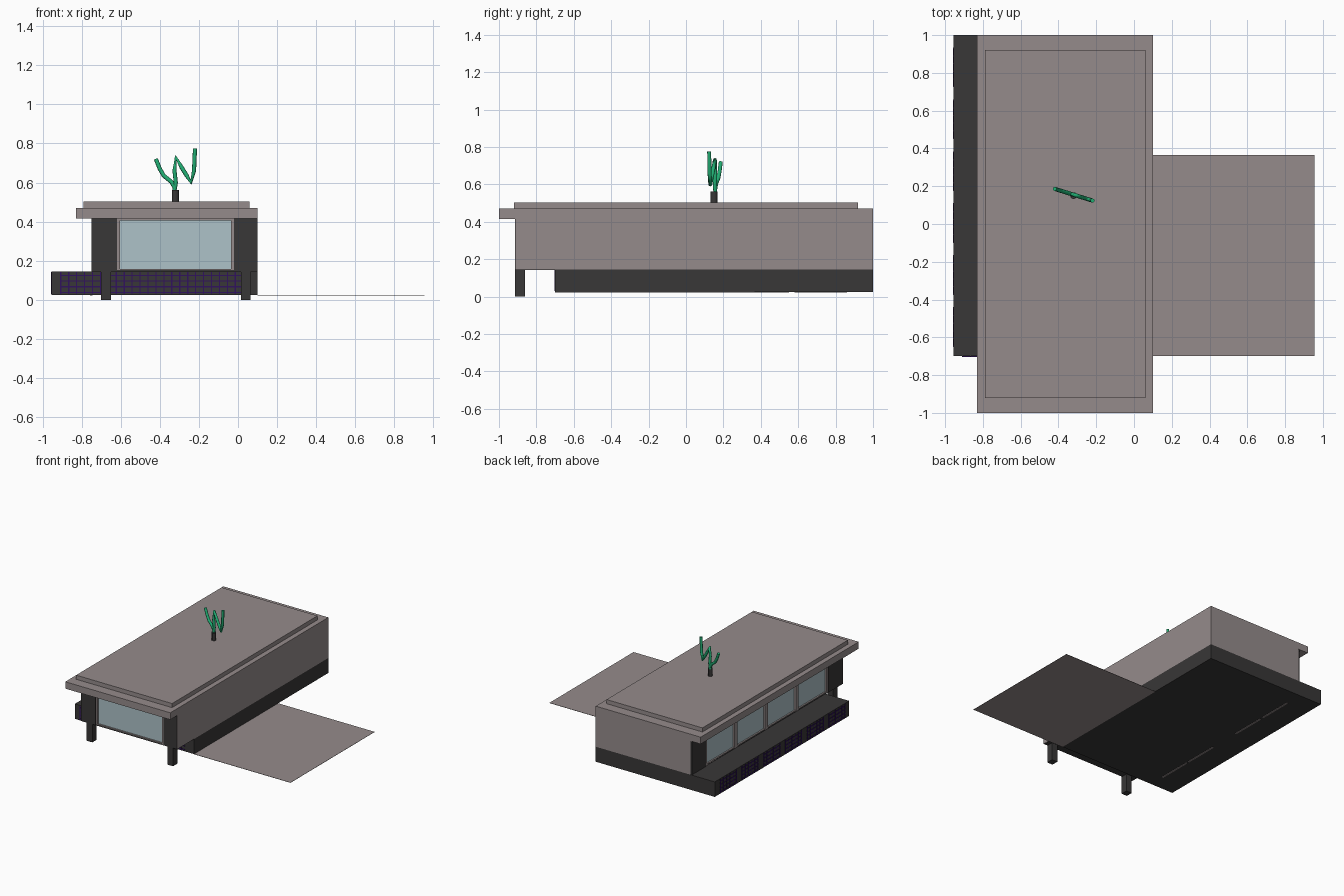
import bpy
from mathutils import Vector

if "Cube" in bpy.data.objects:
    bpy.data.objects.remove(bpy.data.objects["Cube"])


def material(name, rgb):
    m = bpy.data.materials.new(name)
    m.diffuse_color = (*rgb, 1)
    m.use_nodes = True
    m.node_tree.nodes["Principled BSDF"].inputs["Base Color"].default_value = m.diffuse_color
    return m


STONE = material("warm_grey", (0.30, 0.26, 0.26))
DARK = material("charcoal", (0.04, 0.038, 0.038))
GLASS = material("pale_glass", (0.42, 0.54, 0.58))
PURPLE = material("purple", (0.03, 0.006, 0.11))
GREEN = material("plant_green", (0.015, 0.42, 0.17))

CORNERS = [(x, y, z) for x in (0, 1) for y in (0, 1) for z in (0, 1)]
FACES = [(0, 1, 3, 2), (4, 6, 7, 5), (0, 4, 5, 1), (2, 3, 7, 6), (0, 2, 6, 4), (1, 5, 7, 3)]


def boxes(name, items, mat):
    """One object made of boxes given as (x0, x1, y0, y1, z0, z1)."""
    verts, faces = [], []
    for b in items:
        n = len(verts)
        verts += [(b[i], b[2 + j], b[4 + k]) for i, j, k in CORNERS]
        faces += [tuple(n + v for v in f) for f in FACES]
    me = bpy.data.meshes.new(name)
    me.from_pydata(verts, [], faces)
    me.materials.append(mat)
    ob = bpy.data.objects.new(name, me)
    bpy.context.collection.objects.link(ob)
    return ob


# Base, floor and flat forecourt
boxes("base", [(-0.955, 0.10, -0.70, 1.0, 0.025, 0.145)], DARK)
boxes("floor", [(-0.745, 0.098, -0.912, 0.99, 0.143, 0.152)], DARK)
boxes("forecourt", [(0.10, 0.955, -0.70, 0.365, 0.023, 0.025)], STONE)
boxes("legs", [(x, x + 0.05, -0.915, -0.86, 0, 0.145) for x in (-0.70, 0.015)], DARK)

# Roof in two steps, and solid walls
boxes("roof", [(-0.83, 0.10, -1.0, 1.0, 0.415, 0.47)], STONE)
boxes("roof_top", [(-0.79, 0.06, -0.92, 0.92, 0.47, 0.503)], STONE)
boxes("right_wall", [(0.085, 0.10, -0.912, 1.0, 0.145, 0.415)], STONE)
boxes("back_wall", [(-0.74, 0.085, 0.985, 1.0, 0.145, 0.415)], STONE)

# Corner pillars
boxes("pillars", [
    (-0.75, -0.62, -0.915, -0.73, 0.145, 0.415),
    (-0.02, 0.0995, -0.915, -0.85, 0.145, 0.415),
    (-0.75, -0.62, 0.82, 0.998, 0.145, 0.415)], DARK)

# Front window
boxes("front_glass", [(-0.61, -0.032, -0.900, -0.892, 0.155, 0.408)], GLASS)
boxes("front_frame", [
    (-0.62, -0.605, -0.912, -0.885, 0.145, 0.415),
    (-0.037, -0.02, -0.912, -0.885, 0.145, 0.415),
    (-0.62, -0.02, -0.912, -0.885, 0.145, 0.157),
    (-0.62, -0.02, -0.912, -0.885, 0.406, 0.415)], STONE)

# Row of four side windows
pitch = 1.55 / 4
panes, frame = [], []
for i in range(4):
    y = -0.73 + i * pitch
    panes.append((-0.733, -0.725, y + 0.02, y + pitch - 0.02, 0.155, 0.408))
for i in range(5):
    y = -0.73 + i * pitch
    frame.append((-0.746, -0.715, max(-0.73, y - 0.018), min(0.82, y + 0.018), 0.145, 0.415))
for z0, z1 in ((0.145, 0.157), (0.406, 0.415)):
    frame.append((-0.745, -0.716, -0.73, 0.82, z0, z1))
boxes("side_glass", panes, GLASS)
boxes("side_frame", frame, STONE)

# Thin strips showing below the base
boxes("base_strips", [(-0.757, -0.745, y, y + 0.28, 0.021, 0.026)
                      for y in (-0.57, -0.27, 0.27, 0.58)], STONE)

# Lattice on the front of the base
STEP, W = 0.029, 0.006
bars = [(-0.91 + i * STEP * 1.4, -0.91 + i * STEP * 1.4 + W, -0.703, -0.699, 0.03, 0.142)
        for i in range(23)]
bars += [(-0.91, 0.02, -0.703, -0.699, 0.035 + k * STEP, 0.035 + k * STEP + W) for k in range(4)]
boxes("front_lattice", bars, PURPLE)

# Lattice panels on the left of the base
bars = []
for p in range(6):
    y0 = -0.65 + p * 0.275
    bars += [(-0.958, -0.954, y0 + i * 0.0405, y0 + i * 0.0405 + W, 0.03, 0.142) for i in range(6)]
    bars += [(-0.958, -0.954, y0, y0 + 0.21, 0.035 + k * STEP, 0.035 + k * STEP + W)
             for k in range(4)]
boxes("side_lattice", bars, PURPLE)

# Roof plant: pot and bent stems
bpy.ops.mesh.primitive_cylinder_add(vertices=12, radius=0.018, depth=0.062,
                                    location=(-0.32, 0.15, 0.532))
pot = bpy.context.object
pot.name = "plant_pot"
pot.data.materials.append(DARK)
bpy.ops.object.shade_smooth_by_angle()

STEMS = [
    [(-0.325, 0.56), (-0.318, 0.60), (-0.325, 0.66), (-0.318, 0.73), (-0.29, 0.68),
     (-0.262, 0.635), (-0.24, 0.60), (-0.225, 0.66), (-0.22, 0.775)],
    [(-0.325, 0.575), (-0.34, 0.603), (-0.38, 0.635), (-0.40, 0.67), (-0.42, 0.72)],
]
cu = bpy.data.curves.new("plant_stems", "CURVE")
cu.dimensions = "3D"
cu.bevel_depth = 0.011
cu.bevel_resolution = 2
cu.use_fill_caps = True
for pts in STEMS:
    sp = cu.splines.new("POLY")
    sp.points.add(len(pts) - 1)
    for p, (x, z) in zip(sp.points, pts):
        p.co = (x, 0.155 - 0.31 * (x + 0.32), z, 1)
cu.materials.append(GREEN)
bpy.context.collection.objects.link(bpy.data.objects.new("plant_stems", cu))
